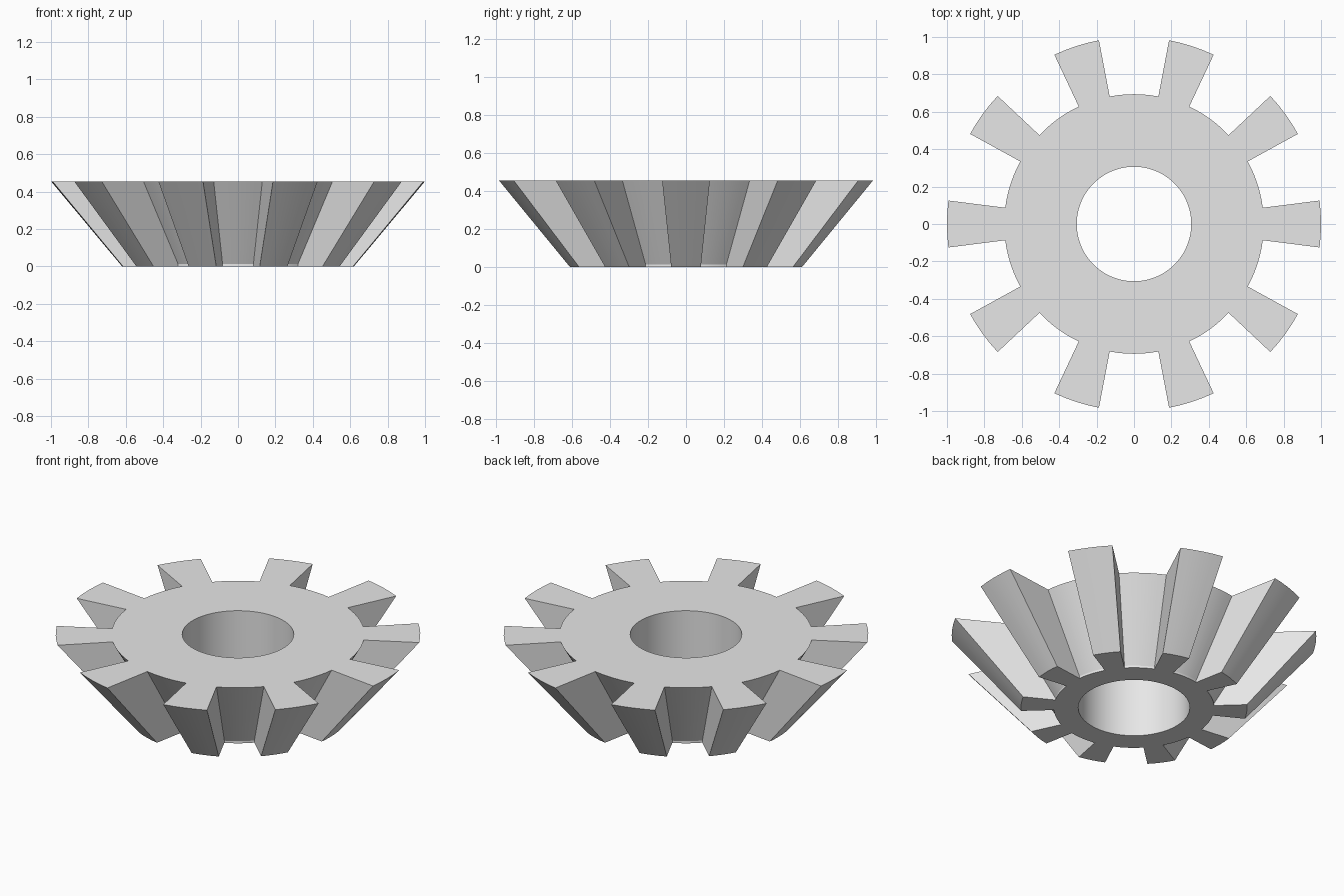
import bpy
import bmesh
from math import cos, sin, radians

cube = bpy.data.objects.get("Cube")
if cube:
    bpy.data.objects.remove(cube, do_unlink=True)

# Overall gear dimensions
TEETH = 10
STEP = 3.6                 # degrees per sector
SECTORS = 100
PER_TOOTH = SECTORS // TEETH
TOOTH_SECTORS = 4
BORE = 0.306
HEIGHT = 0.455
COLLAR = 0.013             # short straight band under the root cone
LEVELS = (0.0, COLLAR, HEIGHT)
ROOT = (0.44, 0.44, 0.694)
TIP = (0.62, 0.62 + 0.38 * COLLAR / HEIGHT, 1.0)

bm = bmesh.new()


def point(radius, angle, z):
    return bm.verts.new((radius * cos(angle), radius * sin(angle), z))


def quad(*corners):
    bm.faces.new([point(*c) for c in corners])


def wall(radii, a, b):
    """Curved outer wall between two angles, through every level."""
    for i in range(len(LEVELS) - 1):
        r0, r1, z0, z1 = radii[i], radii[i + 1], LEVELS[i], LEVELS[i + 1]
        quad((r0, a, z0), (r0, b, z0), (r1, b, z1), (r1, a, z1))


def flank(a):
    """Flat radial side of a tooth."""
    for i in range(len(LEVELS) - 1):
        z0, z1 = LEVELS[i], LEVELS[i + 1]
        quad((ROOT[i], a, z0), (TIP[i], a, z0), (TIP[i + 1], a, z1), (ROOT[i + 1], a, z1))


def cap(inner, outer, a, b, z):
    quad((inner, a, z), (outer, a, z), (outer, b, z), (inner, b, z))


for s in range(SECTORS):
    # First tooth is centred on the +x axis
    a = radians((s - TOOTH_SECTORS / 2) * STEP)
    b = a + radians(STEP)
    k = s % PER_TOOTH
    is_tooth = k < TOOTH_SECTORS

    # Bore and body faces
    quad((BORE, a, 0), (BORE, b, 0), (BORE, b, HEIGHT), (BORE, a, HEIGHT))
    for level in (0, -1):
        cap(BORE, ROOT[level], a, b, LEVELS[level])
        if is_tooth:
            cap(ROOT[level], TIP[level], a, b, LEVELS[level])

    # Tooth tip or gap floor
    wall(TIP if is_tooth else ROOT, a, b)
    if k == 0:
        flank(a)
    if k == TOOTH_SECTORS - 1:
        flank(b)

bmesh.ops.remove_doubles(bm, verts=bm.verts, dist=0.0005)
bmesh.ops.recalc_face_normals(bm, faces=bm.faces)

mesh = bpy.data.meshes.new("bevel_gear")
bm.to_mesh(mesh)
bm.free()
gear = bpy.data.objects.new("bevel_gear", mesh)
bpy.context.collection.objects.link(gear)

# Plain grey metal
grey = bpy.data.materials.new("light_grey")
grey.use_nodes = True
colour = (0.8, 0.8, 0.8, 1.0)
grey.diffuse_color = colour
grey.node_tree.nodes["Principled BSDF"].inputs["Base Color"].default_value = colour
mesh.materials.append(grey)

# Smooth curved walls, crisp edges
bpy.ops.object.select_all(action="DESELECT")
gear.select_set(True)
bpy.context.view_layer.objects.active = gear
bpy.ops.object.shade_smooth_by_angle(angle=radians(20))
